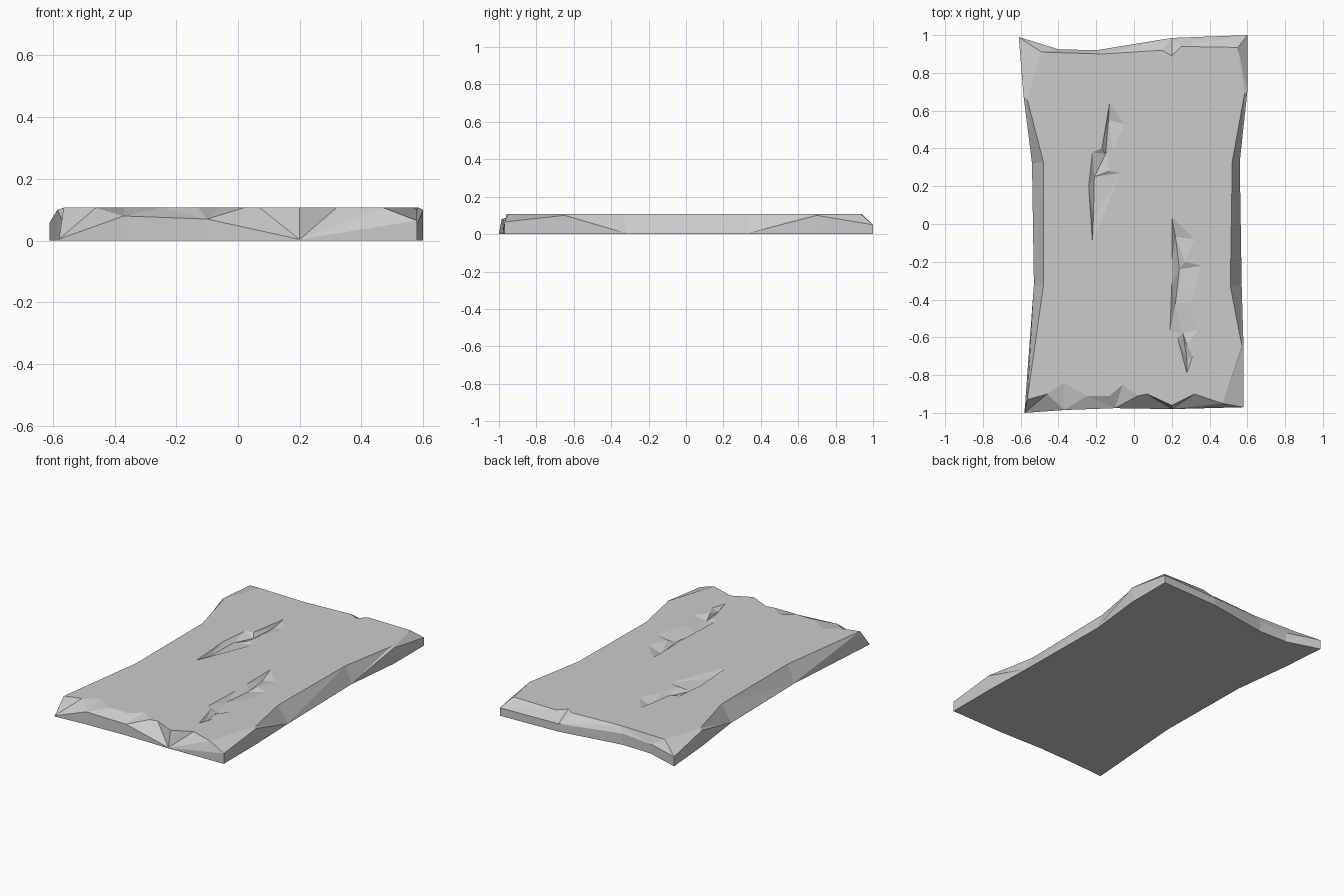
import bpy
import bmesh
from mathutils import Vector
from mathutils.geometry import delaunay_2d_cdt

default_cube = bpy.data.objects.get("Cube")
if default_cube:
    bpy.data.objects.remove(default_cube, do_unlink=True)

TOP = .107
CRACK_FLOOR = .085

# Outer rim of the slab, counter-clockwise from the front: x, y, height of the rim
rim = [
    (-.58, -1, .005), (-.37, -.985, .08), (-.1, -.975, .07), (.2, -.98, .004),
    (.58, -.97, .065), (.58, -.65, .1), (.57, -.32, .004), (.56, .33, .004),
    (.6, .7, .1), (.6, 1, .05), (.2, .985, .05), (-.2, .92, .07),
    (-.4, .925, .06), (-.61, .99, .06), (-.585, .68, .1), (-.54, .32, .004),
    (-.53, -.32, .004),
]

# Chipped edge of the flat walking surface
top_edge = [
    (-.565, -.93), (-.46, -.9), (-.37, -.84), (-.25, -.91), (-.2, -.86),
    (-.13, -.91), (-.06, -.85), (.02, -.91), (.07, -.9), (.2, -.96),
    (.32, -.9), (.47, -.95), (.57, -.64), (.51, -.33), (.52, .33),
    (.585, .69), (.55, .935), (.25, .94), (.2, .89), (.15, .92),
    (-.17, .9), (-.49, .91), (-.565, .66), (-.48, .33), (-.48, -.33),
]

# Each crack is a closed outline with a lower, broken line along its floor
cracks = [
    {
        "outline": [(-.13, .64), (-.17, .4), (-.22, .38), (-.24, .2), (-.22, -.1),
                    (-.07, .27), (-.13, .28), (-.02, .33), (-.11, .39), (-.05, .53)],
        "floor": [(-.135, .55), (-.15, .37), (-.21, .25), (-.215, .03)],
    },
    {
        "outline": [(.2, .04), (.2, -.2), (.12, -.3), (.2, -.32), (.19, -.57),
                    (.23, -.6), (.28, -.79), (.31, -.7), (.28, -.64), (.34, -.56),
                    (.3, -.42), (.36, -.22), (.27, -.2), (.32, -.08)],
        "floor": [(.22, -.07), (.24, -.24), (.22, -.42), (.26, -.58), (.28, -.72)],
    },
]


def make_material(name, colour):
    """Plain single-colour material."""
    material = bpy.data.materials.new(name)
    material.use_nodes = True
    material.diffuse_color = colour
    shader = material.node_tree.nodes["Principled BSDF"]
    shader.inputs["Base Color"].default_value = colour
    shader.inputs["Roughness"].default_value = .9
    return material


points = []
edges = []


def add_path(path, closed):
    """Add a chain of points that the surface must follow."""
    start = len(points)
    points.extend(Vector(p) for p in path)
    count = len(path)
    for i in range(count if closed else count - 1):
        edges.append((start + i, start + (i + 1) % count))


def at_height(path, height):
    return [(x, y, height) for x, y in path]


add_path(rim, closed=True)
add_path(at_height(top_edge, TOP), closed=True)
for crack in cracks:
    add_path(at_height(crack["outline"], TOP), closed=True)
    add_path(at_height(crack["floor"], CRACK_FLOOR), closed=False)

# Faceted upper surface: triangulate in plan, then lift each point to its height
flat, _, triangles, sources, _, _ = delaunay_2d_cdt(
    [p.xy for p in points], edges, [], 1, .0001)

bm = bmesh.new()
surface = []
for position, source in zip(flat, sources):
    height = points[source[0]].z if source else TOP
    surface.append(bm.verts.new((position.x, position.y, height)))
for triangle in triangles:
    bm.faces.new([surface[i] for i in triangle])

# Side walls dropped from the rim to the ground
boundary = [edge for edge in bm.edges if edge.is_boundary]
wall = bmesh.ops.extrude_edge_only(bm, edges=boundary)["geom"]
for item in wall:
    if isinstance(item, bmesh.types.BMVert):
        item.co.z = 0

# Flat underside
base_edges = [edge for edge in bm.edges
              if edge.is_boundary and all(v.co.z == 0 for v in edge.verts)]
bmesh.ops.contextual_create(bm, geom=base_edges)
bmesh.ops.triangulate(bm, faces=bm.faces[:])
bmesh.ops.recalc_face_normals(bm, faces=bm.faces[:])

mesh = bpy.data.meshes.new("stone_slab")
bm.to_mesh(mesh)
bm.free()
mesh.materials.append(make_material("stone grey", (.6, .6, .6, 1)))
slab = bpy.data.objects.new("stone_slab", mesh)
bpy.context.collection.objects.link(slab)
